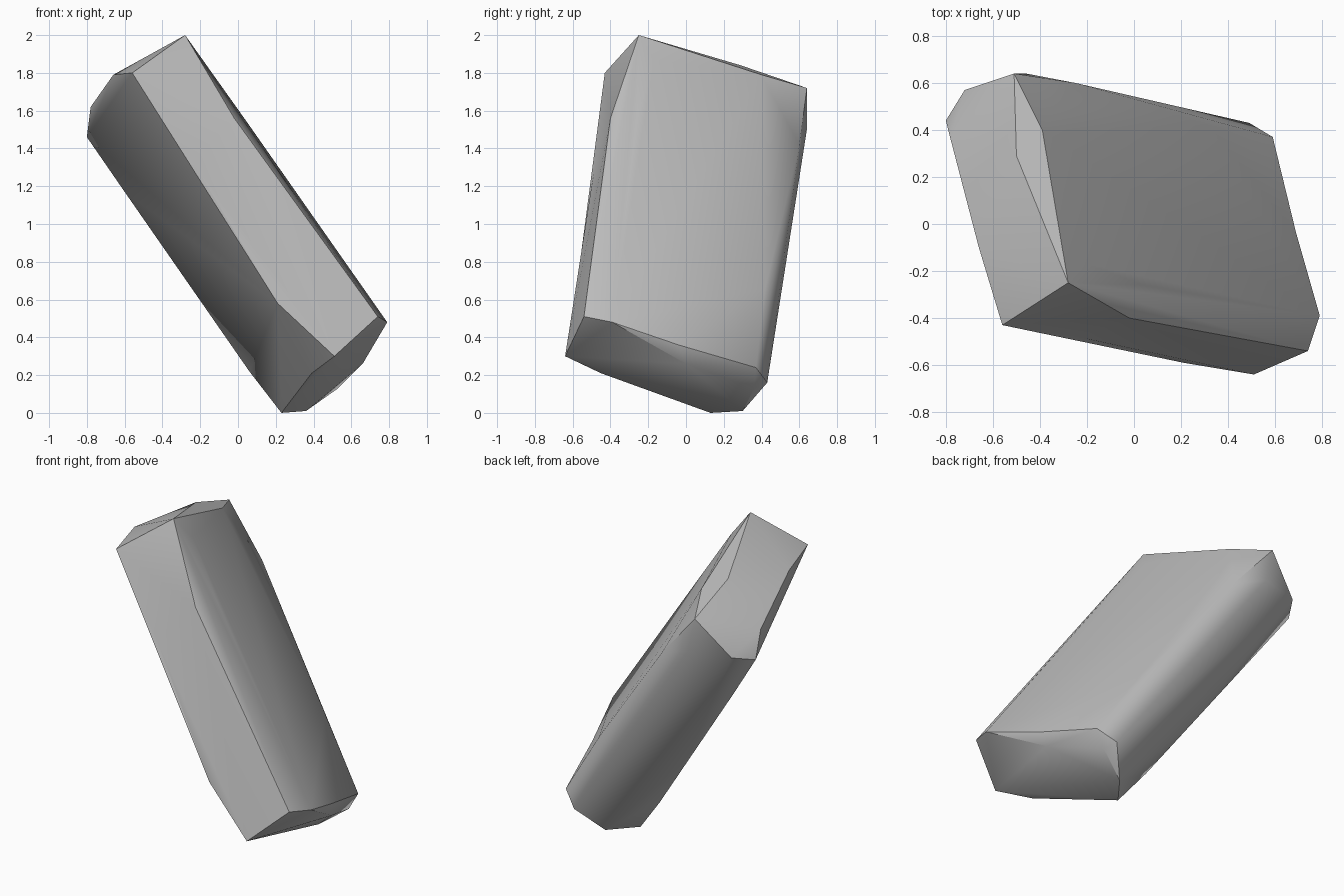
import bpy, bmesh, math
from mathutils import Vector
from mathutils.geometry import intersect_point_line

if "Cube" in bpy.data.objects:
    bpy.data.objects.remove(bpy.data.objects["Cube"])

stone = bpy.data.materials.new("stone_grey")
stone.diffuse_color = (0.5, 0.5, 0.5, 1)
stone.use_nodes = True
stone.node_tree.nodes["Principled BSDF"].inputs["Base Color"].default_value = stone.diffuse_color

# Corner points of the leaning slab, grouped by region
upper_end = [(-.28, -.25, 2), (-.56, -.43, 1.8), (-.66, -.1, 1.79), (-.78, .36, 1.62),
             (-.8, .44, 1.46), (-.72, .57, 1.5), (-.51, .64, 1.72), (-.46, .64, 1.5),
             (-.5, .29, 1.84), (-.39, .4, 1.79), (-.2, -.17, 1.87)]
front_side = [(-.24, -.48, 1.33), (.21, -.59, .58), (-.02, -.4, 1.56), (.04, -.26, 1.55)]
back_side = [(-.25, .6, 1.42), (.32, .42, .66)]
under_side = [(-.6, .37, 1.17), (-.2, .27, .6), (.06, .18, .22)]
lower_end = [(.51, -.64, .3), (.74, -.54, .51), (.79, -.39, .48), (.69, -.04, .36),
             (.59, .37, .24), (.49, .43, .16), (.53, .36, .13), (.66, 0, .26),
             (.36, .3, .01), (.23, .13, 0), (.39, -.45, .21)]
points = [Vector(p) for p in upper_end + front_side + back_side + under_side + lower_end]

# Wrap the points in a faceted shell
bm = bmesh.new()
for p in points:
    bm.verts.new(p)
bmesh.ops.convex_hull(bm, input=bm.verts[:])
bmesh.ops.delete(bm, geom=[v for v in bm.verts if not v.link_faces], context='VERTS')


def edge_distance(edge, p):
    a, b = (v.co for v in edge.verts)
    q, t = intersect_point_line(p, a, b)
    return (p - a.lerp(b, min(max(t, 0), 1))).length


# Shallow dents: pull the nearest edge in to each point left inside the shell
for p in points:
    if min((v.co - p).length for v in bm.verts) < 1e-4:
        continue
    edge = min(bm.edges, key=lambda e: edge_distance(e, p))
    if edge_distance(edge, p) < 0.12:
        _, vert = bmesh.utils.edge_split(edge, edge.verts[0], 0.5)
        vert.co = p
        bmesh.ops.triangulate(bm, faces=[f for f in vert.link_faces if len(f.verts) > 3])
bmesh.ops.recalc_face_normals(bm, faces=bm.faces[:])

mesh = bpy.data.meshes.new("stone_slab")
bm.to_mesh(mesh)
bm.free()
mesh.materials.append(stone)
slab = bpy.data.objects.new("stone_slab", mesh)
bpy.context.collection.objects.link(slab)
bpy.context.view_layer.objects.active = slab
slab.select_set(True)
bpy.ops.object.shade_smooth_by_angle(angle=math.radians(30))
